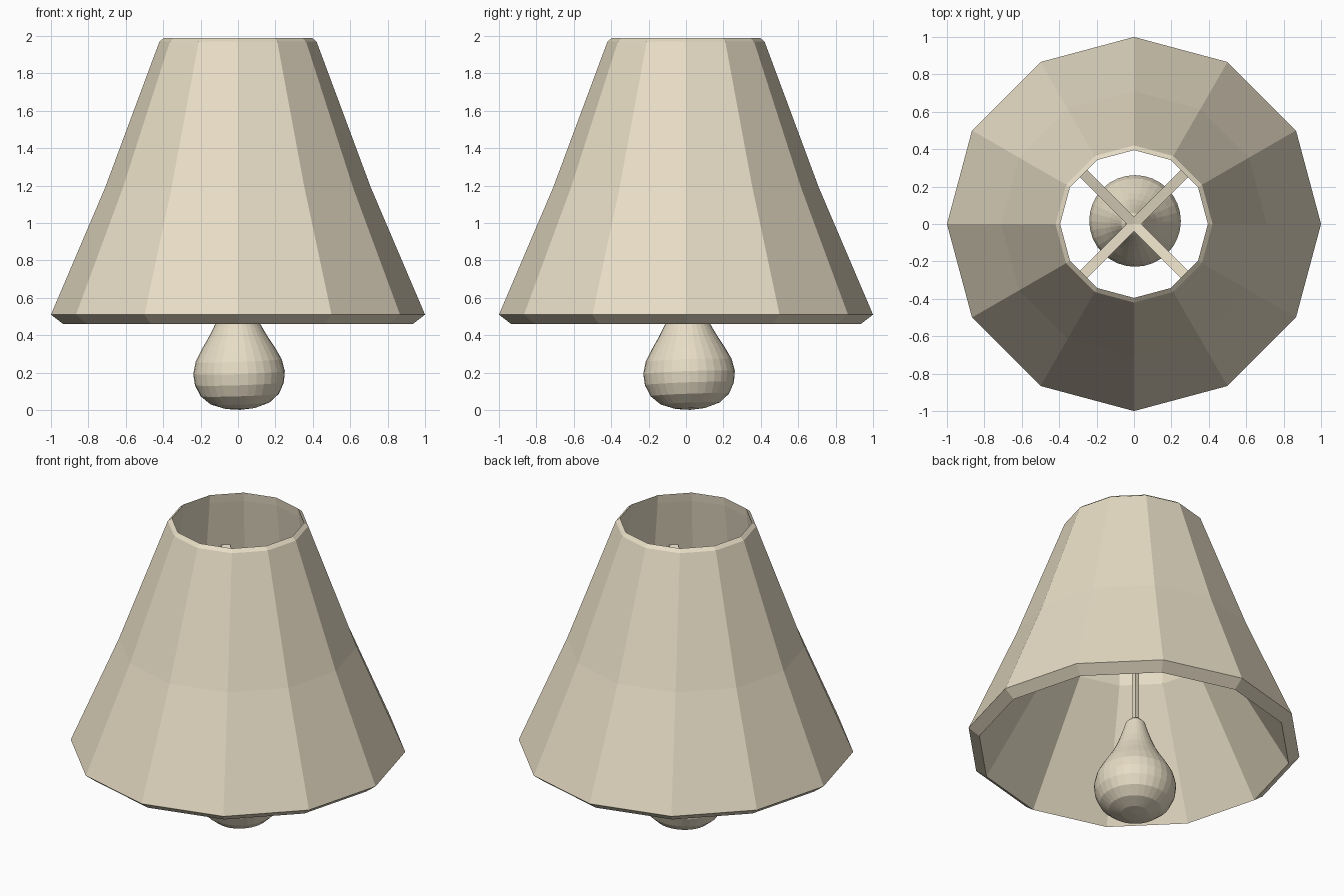
import bpy, bmesh, math
from mathutils import Vector

if "Cube" in bpy.data.objects:
    bpy.data.objects.remove(bpy.data.objects["Cube"])

beige = bpy.data.materials.new("beige")
beige.diffuse_color = (0.8, 0.72, 0.56, 1)
beige.use_nodes = True
beige.node_tree.nodes["Principled BSDF"].inputs["Base Color"].default_value = beige.diffuse_color


def make_object(name, bm):
    bmesh.ops.recalc_face_normals(bm, faces=bm.faces)
    mesh = bpy.data.meshes.new(name)
    bm.to_mesh(mesh)
    bm.free()
    mesh.materials.append(beige)
    obj = bpy.data.objects.new(name, mesh)
    bpy.context.collection.objects.link(obj)
    return obj


def lathe(name, profile, sides, closed=False):
    """Revolve an (r, z) profile around z; radius 0 makes a pole."""
    bm = bmesh.new()
    verts = [bm.verts.new((r, 0, z)) for r, z in profile]
    edges = [bm.edges.new(p) for p in zip(verts, verts[1:])]
    if closed:
        edges.append(bm.edges.new((verts[-1], verts[0])))
    bmesh.ops.spin(bm, geom=verts + edges, cent=(0, 0, 0), axis=(0, 0, 1),
                   angle=math.tau, steps=sides, use_duplicate=False)
    bmesh.ops.remove_doubles(bm, verts=bm.verts, dist=0.0005)
    return make_object(name, bm)


def bar(name, start, end, width, height):
    """Box running from start to end."""
    start, end = Vector(start), Vector(end)
    bm = bmesh.new()
    bmesh.ops.create_cube(bm, size=1)
    bmesh.ops.scale(bm, vec=(width, height, (end - start).length), verts=bm.verts)
    obj = make_object(name, bm)
    obj.location = (start + end) / 2
    obj.rotation_euler = (end - start).to_track_quat('Z', 'Y').to_euler()
    return obj


# Twelve-sided shade with a thick wall; the inside steepens above the middle
lathe("lamp_shade", [(1.0, 0.51), (0.71, 1.19), (0.42, 1.97), (0.395, 1.99),
                     (0.40, 1.935), (0.50, 1.185), (0.935, 0.46)], 12, closed=True)

# Four support arms dipping from the shade wall to the centre
for i in range(4):
    a = math.radians(45 + 90 * i)
    bar(f"support_arm_{i + 1}", (0, 0, 1.5),
        (0.46 * math.cos(a), 0.46 * math.sin(a), 1.62), 0.054, 0.05)

# Thin rod from the arms down to the bulb
bar("hanging_rod", (-0.012, 0, 0.64), (-0.012, 0, 1.5), 0.028, 0.028)

# Pear-shaped bulb, hanging slightly askew from its top
TOP = 0.67
bulb_profile = [(0, 0.67), (0.035, 0.664), (0.058, 0.64), (0.078, 0.575),
                (0.1, 0.51), (0.125, 0.45), (0.155, 0.395), (0.195, 0.33),
                (0.23, 0.265), (0.245, 0.2), (0.238, 0.14), (0.21, 0.08),
                (0.157, 0.034), (0.08, 0.008), (0, 0)]
bulb = lathe("bulb", [(r, z - TOP) for r, z in bulb_profile], 32)
bulb.location = (-0.01, 0, TOP)
bulb.rotation_euler = (math.radians(2), math.radians(-1.9), 0)
